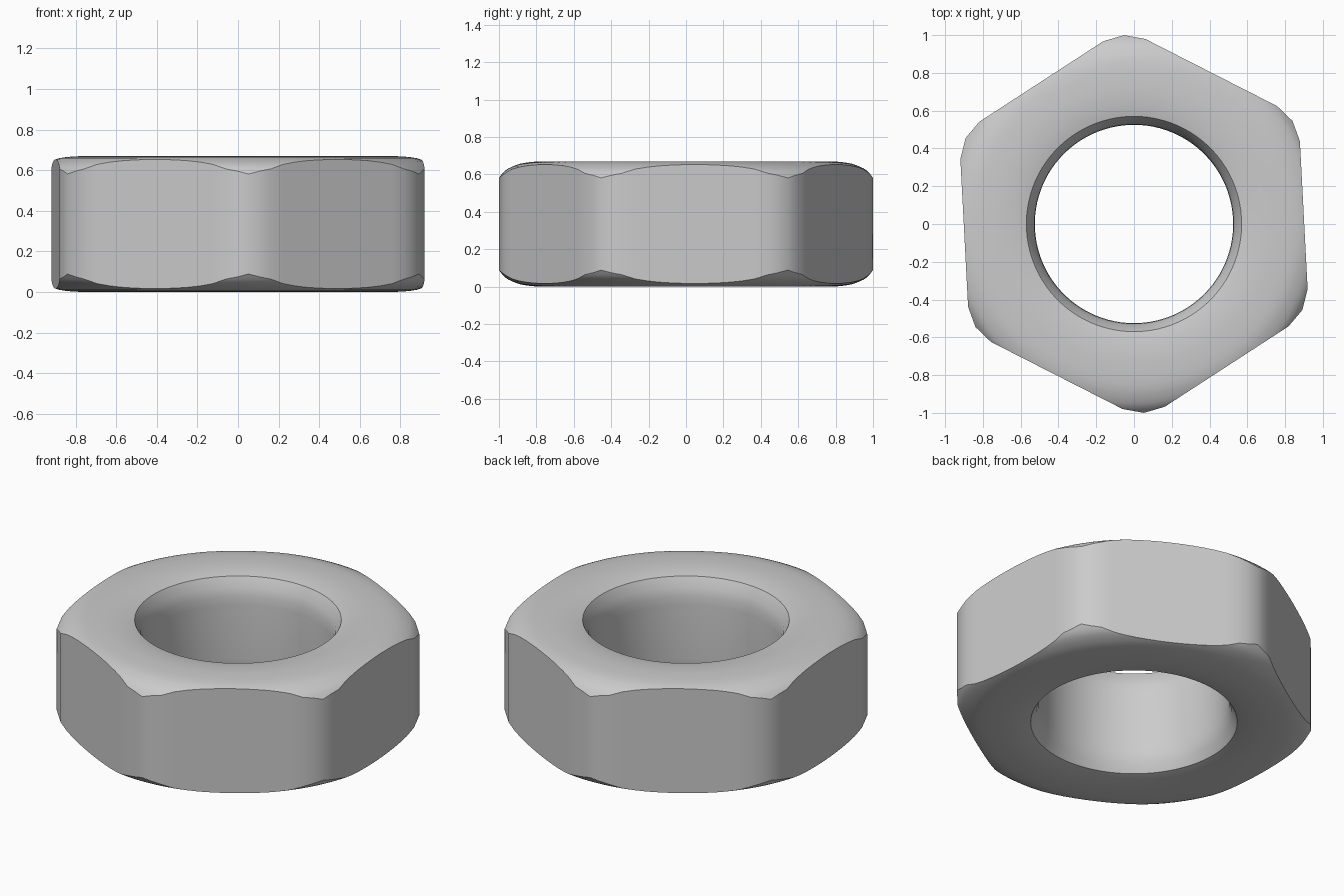
import bpy, bmesh
from math import sin, cos, radians

if "Cube" in bpy.data.objects:
    bpy.data.objects.remove(bpy.data.objects["Cube"])

H = 0.67          # nut height
TURN = 3.0        # slight twist about z
APOTHEM = 0.90
HALF = 6.5        # half angle of each blunted corner

# Angles measured from a corner, one sixth of the nut
sector = [-HALF, -HALF / 2, 0, HALF / 2]
sector += [HALF + (60 - 2 * HALF) * i / 12 for i in range(12)]


def hex_radius(a):
    """Outline radius at an angle measured from the nearest corner."""
    if a > 30:
        a = 60 - a
    a = abs(a)
    flat = APOTHEM / cos(radians(30 - HALF))
    if a >= HALF:
        return APOTHEM / cos(radians(30 - a))
    # straight bevel between the corner tip and the start of the flat
    tip, h, t = 1.001, radians(HALF), radians(a)
    return tip * flat * sin(h) / (flat * sin(h - t) + tip * sin(t))


# Domed shoulder: radius and drop below the top face
shoulder = [(0.64, 0.0), (0.74, 0.0), (0.81, 0.002), (0.85, 0.006),
            (0.88, 0.011), (0.90, 0.017), (0.925, 0.026), (0.95, 0.038),
            (0.965, 0.048), (0.98, 0.062), (0.99, 0.075), (1.01, 0.10)]
# Countersunk hole: radius and drop below the top face
hole = [(0.525, 0.17), (0.528, 0.12), (0.54, 0.07), (0.57, 0.016)]


def drop_at(r):
    for (r0, d0), (r1, d1) in zip(shoulder, shoulder[1:]):
        if r <= r1:
            return d0 + (d1 - d0) * (r - r0) / (r1 - r0)
    return shoulder[-1][1]


def half_profile(edge):
    pts = list(hole)
    for r, _ in shoulder:
        r = min(r, edge)
        pts.append((r, drop_at(r)))
    return pts


# Hex nut: radial cross-sections joined all the way round
bm = bmesh.new()
columns = []
for k in range(6):
    for a in sector:
        th = radians(33 - 30 + 30 + 60 * k + a)
        half = half_profile(hex_radius(a))
        loop = [(r, H - d) for r, d in half] + [(r, d) for r, d in reversed(half)]
        columns.append([bm.verts.new((r * cos(th), r * sin(th), z)) for r, z in loop])
n = len(columns[0])
for i, col in enumerate(columns):
    nxt = columns[(i + 1) % len(columns)]
    for j in range(n):
        k = (j + 1) % n
        bm.faces.new((col[j], col[k], nxt[k], nxt[j]))
bmesh.ops.remove_doubles(bm, verts=bm.verts, dist=1e-5)
bmesh.ops.recalc_face_normals(bm, faces=bm.faces)

mesh = bpy.data.meshes.new("hex_nut")
bm.to_mesh(mesh)
bm.free()
nut = bpy.data.objects.new("hex_nut", mesh)
bpy.context.collection.objects.link(nut)
bpy.context.view_layer.objects.active = nut
nut.select_set(True)
bpy.ops.object.shade_smooth_by_angle(angle=radians(35))
